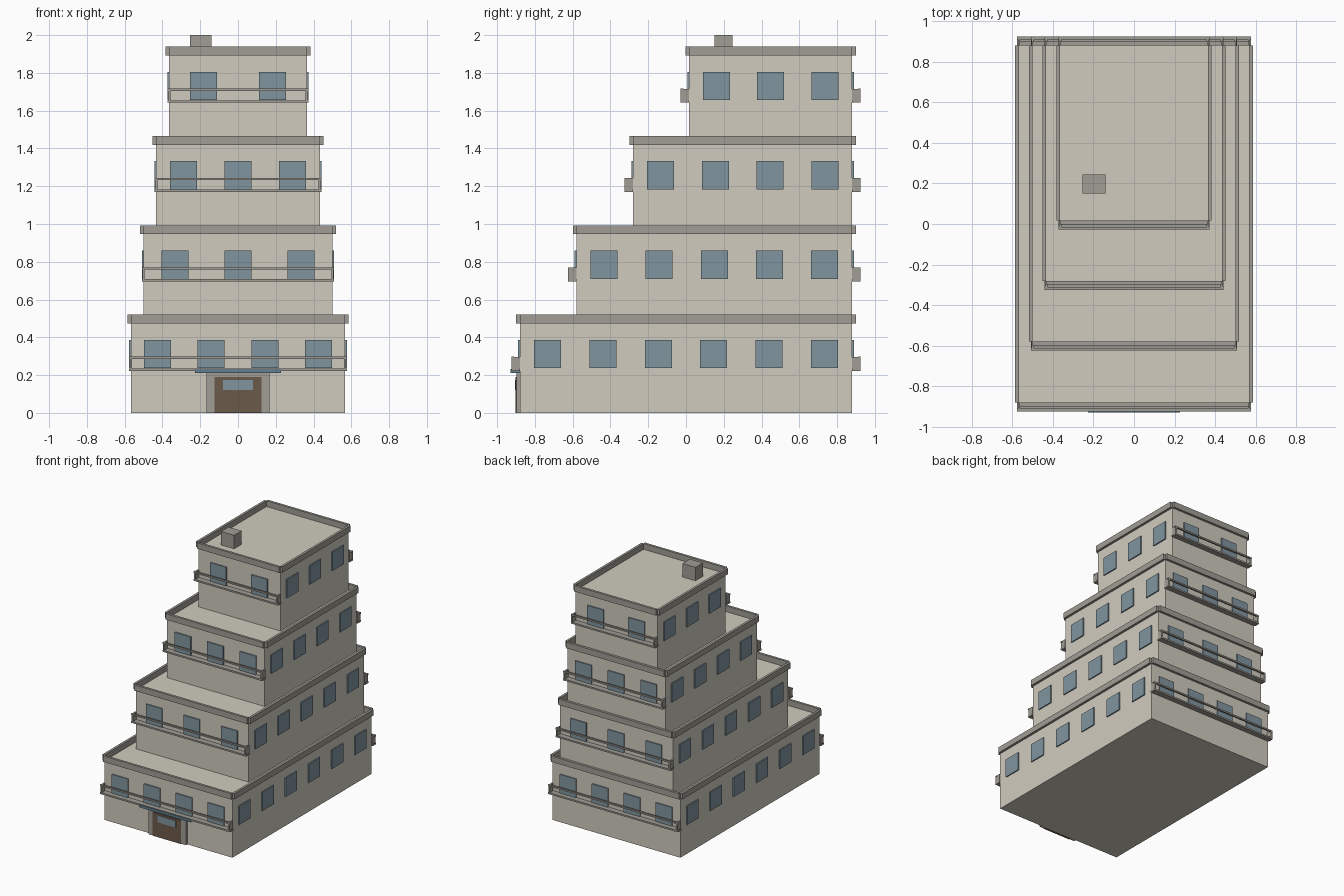
import bpy, bmesh
from mathutils import Matrix, Vector

if "Cube" in bpy.data.objects:
    bpy.data.objects.remove(bpy.data.objects["Cube"])


def material(name, rgb):
    m = bpy.data.materials.new(name)
    m.diffuse_color = (*rgb, 1)
    m.use_nodes = True
    m.node_tree.nodes["Principled BSDF"].inputs["Base Color"].default_value = m.diffuse_color
    return m


WALL = material("plaster", (0.63, 0.60, 0.52))
TRIM = material("trim", (0.35, 0.34, 0.30))
GLASS = material("glass", (0.22, 0.30, 0.35))
CANOPY = material("canopy_blue", (0.13, 0.22, 0.28))
WOOD = material("wood", (0.15, 0.10, 0.07))


def boxes(name, mat, spans):
    """One object made of boxes given as (x0, x1, y0, y1, z0, z1)."""
    bm = bmesh.new()
    for x0, x1, y0, y1, z0, z1 in spans:
        mid = Vector((x0 + x1, y0 + y1, z0 + z1)) / 2
        size = Matrix.Diagonal((x1 - x0, y1 - y0, z1 - z0, 1))
        bmesh.ops.create_cube(bm, size=1, matrix=Matrix.Translation(mid) @ size)
    mesh = bpy.data.meshes.new(name)
    bm.to_mesh(mesh)
    bm.free()
    mesh.materials.append(mat)
    ob = bpy.data.objects.new(name, mesh)
    bpy.context.collection.objects.link(ob)
    return ob


def centres(a, b, n):
    return [a + (b - a) * (i + 0.5) / n for i in range(n)]


BACK = 0.88
FLOOR = 0.473
WIN = 0.0715      # window half width
OUT = 0.009       # window projection

# half width, front y, windows across the front, windows along the side
TIERS = [(0.567, -0.88, 4, 6), (0.50, -0.58, 3, 5),
         (0.433, -0.28, 3, 4), (0.364, 0.017, 2, 3)]

for k, (w, front, n_front, n_side) in enumerate(TIERS):
    z = k * FLOOR
    top = z + FLOOR
    tag = f"tier_{k + 1}"
    boxes(f"{tag}_walls", WALL, [(-w, w, front, BACK, z, top)])

    # parapet: four strips around the roof edge
    t, z0, z1 = 0.019, top, top + 0.047
    boxes(f"{tag}_parapet", TRIM, [
        (-w, w, front - t, front, z0, z1), (-w, w, BACK, BACK + t, z0, z1),
        (-w - t, -w, front, BACK, z0, z1), (w, w + t, front, BACK, z0, z1)])

    # windows on all four sides
    a, b = z + 0.237, z + 0.387
    panes = []
    for x in centres(-w, w, n_front):
        panes += [(x - WIN, x + WIN, front - OUT, front + 0.01, a, b),
                  (x - WIN, x + WIN, BACK - 0.01, BACK + OUT, a, b)]
    for y in centres(front, BACK, n_side):
        panes += [(-w - OUT, -w + 0.01, y - WIN, y + WIN, a, b),
                  (w - 0.01, w + OUT, y - WIN, y + WIN, a, b)]
    boxes(f"{tag}_windows", GLASS, panes)

    # balconies front and back: slab, end panels, hand rail
    e, d = w + 0.009, 0.045
    for side, y, s in (("front", front, -1), ("back", BACK, 1)):
        y0, y1 = sorted((y, y + s * d))
        r0, r1 = sorted((y + s * (d - 0.014), y + s * d))
        parts = [(-e, e, y0, y1, z + 0.223, z + 0.236),
                 (-e, e, r0, r1, z + 0.286, z + 0.298)]
        for x in (-e + 0.003, e - 0.015):
            parts.append((x, x + 0.012, y0, y1, z + 0.23, z + 0.297))
        boxes(f"{tag}_{side}_balcony", TRIM, parts)

# entrance
boxes("door_frame", TRIM, [(-0.167, 0.167, -0.897, -0.87, 0, 0.215)])
boxes("door", WOOD, [(-0.125, 0.125, -0.902, -0.88, 0, 0.19)])
boxes("door_glass", GLASS, [(-0.08, 0.08, -0.905, -0.89, 0.12, 0.175)])
boxes("entrance_canopy", CANOPY, [(-0.228, 0.228, -0.93, -0.88, 0.212, 0.232)])

# rooftop vent
boxes("roof_vent", TRIM, [(-0.255, -0.14, 0.15, 0.245, 4 * FLOOR, 2.0)])
